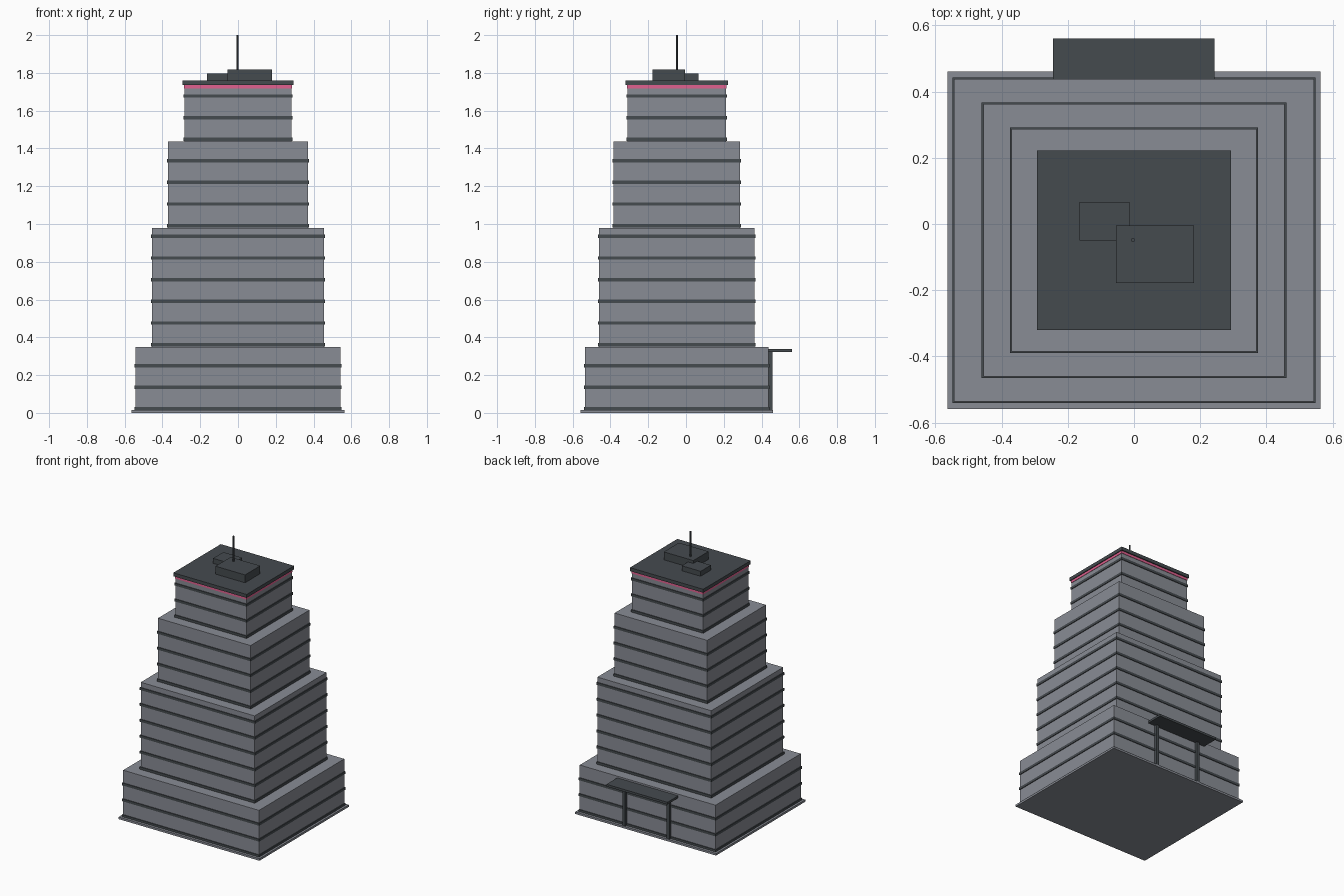
import bpy

if "Cube" in bpy.data.objects:
    bpy.data.objects.remove(bpy.data.objects["Cube"])


def material(name, rgb):
    m = bpy.data.materials.new(name)
    m.use_nodes = True
    m.diffuse_color = (*rgb, 1)
    m.node_tree.nodes["Principled BSDF"].inputs["Base Color"].default_value = (*rgb, 1)
    return m


stone = material("grey_stone", (0.25, 0.265, 0.30))
dark = material("dark_metal", (0.06, 0.07, 0.078))
pink = material("pink_light", (0.75, 0.12, 0.28))


def box(name, mat, x0, x1, y0, y1, z0, z1):
    bpy.ops.mesh.primitive_cube_add(size=1, location=((x0 + x1) / 2, (y0 + y1) / 2, (z0 + z1) / 2))
    ob = bpy.context.object
    ob.name = name
    ob.scale = (x1 - x0, y1 - y0, z1 - z0)
    bpy.ops.object.transform_apply(location=False, rotation=False, scale=True)
    ob.data.materials.append(mat)
    return ob


CY = -0.049  # tower axis in y


def slab(name, mat, hx, hy, z0, z1):
    return box(name, mat, -hx, hx, CY - hy, CY + hy, z0, z1)


# Ground slab
slab("base_slab", stone, 0.563, 0.51, 0, 0.015)

# Stepped tiers: half width, half depth, bottom, top, number of floor bands
tiers = [
    (0.543, 0.487, 0.01, 0.35, 3),
    (0.455, 0.411, 0.35, 0.98, 6),
    (0.37, 0.336, 0.98, 1.437, 4),
    (0.284, 0.26, 1.437, 1.74, 3),
]
FLOOR = 0.1147
for n, (hx, hy, z0, z1, bands) in enumerate(tiers, 1):
    slab(f"tier_{n}", stone, hx, hy, z0, z1)
    for i in range(bands):
        z = z0 + 0.011 + i * FLOOR
        slab(f"tier_{n}_floor_band_{i + 1}", dark, hx + 0.005, hy + 0.005, z - 0.009, z + 0.009)

# Crown: light strip, roof plate, plant rooms and mast
slab("light_strip", pink, 0.287, 0.263, 1.718, 1.736)
slab("roof_plate", dark, 0.293, 0.271, 1.736, 1.761)
box("large_plant_room", dark, -0.055, 0.181, -0.178, -0.005, 1.76, 1.818)
box("small_plant_room", dark, -0.164, -0.013, -0.05, 0.067, 1.76, 1.797)
bpy.ops.mesh.primitive_cylinder_add(vertices=8, radius=0.006, depth=0.24, location=(-0.003, -0.048, 1.88))
mast = bpy.context.object
mast.name = "mast"
mast.data.materials.append(dark)

# Entrance canopy on two posts
box("entrance_canopy", dark, -0.244, 0.243, 0.435, 0.561, 0.322, 0.338)
for side, x in (("left", 0.177), ("right", -0.177)):
    box(f"{side}_canopy_post", dark, x - 0.011, x + 0.011, 0.436, 0.457, 0.01, 0.325)
